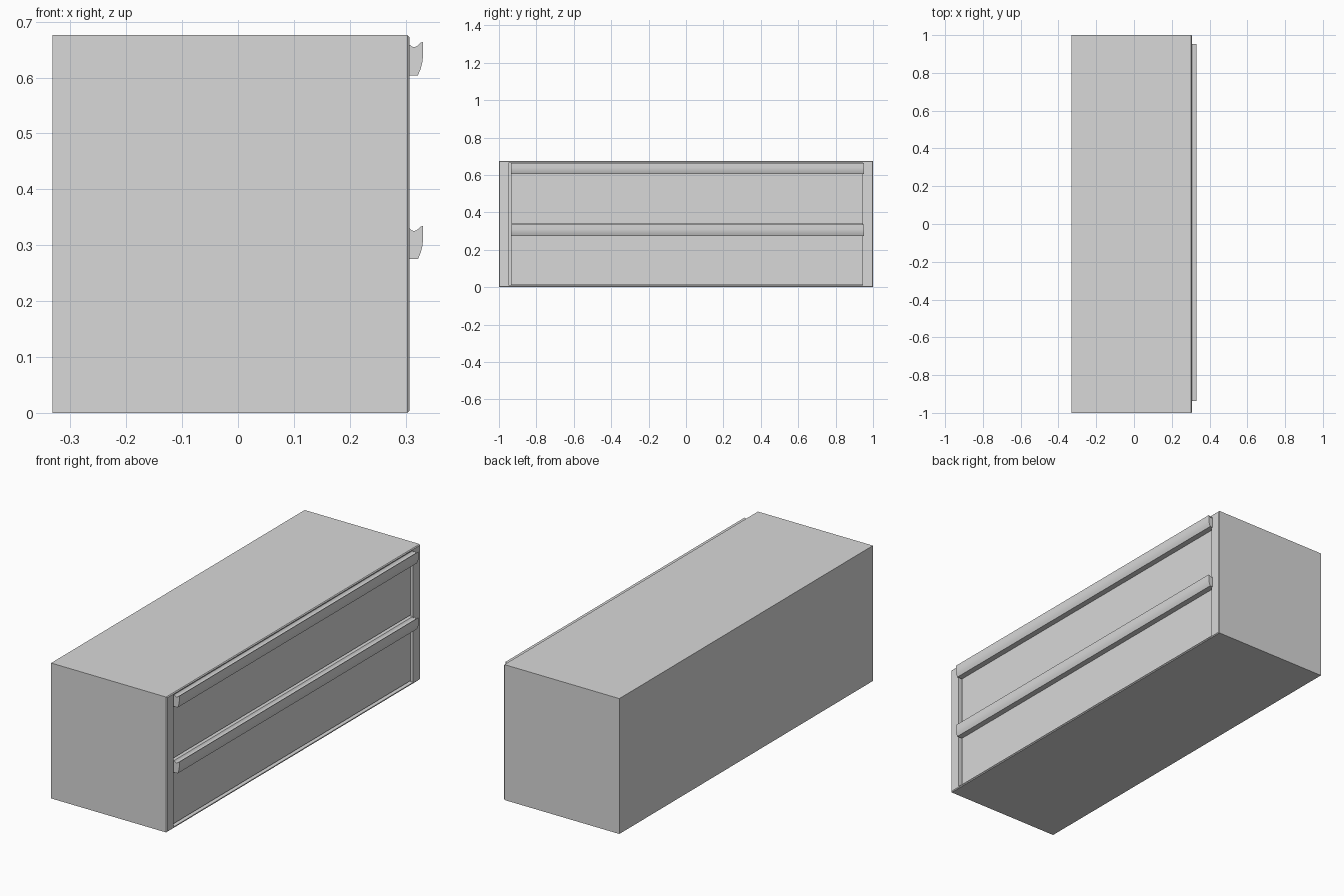
import bpy, bmesh
from mathutils import Vector

cube = bpy.data.objects.get("Cube")
if cube:
    bpy.data.objects.remove(cube)

grey = bpy.data.materials.new("light_grey")
grey.use_nodes = True
colour = (0.69, 0.69, 0.69, 1)
grey.diffuse_color = colour
grey.node_tree.nodes["Principled BSDF"].inputs["Base Color"].default_value = colour

HEIGHT = 0.676
FRONT = 0.307      # cabinet front plane
PANEL = 0.293      # recessed drawer face
Y0, Y1 = -0.936, 0.953


def finish(bm, name):
    bmesh.ops.recalc_face_normals(bm, faces=bm.faces)
    mesh = bpy.data.meshes.new(name)
    bm.to_mesh(mesh)
    bm.free()
    mesh.materials.append(grey)
    obj = bpy.data.objects.new(name, mesh)
    bpy.context.collection.objects.link(obj)
    return obj


def box(lo, hi):
    bm = bmesh.new()
    bmesh.ops.create_cube(bm, size=1)
    lo, hi = Vector(lo), Vector(hi)
    for v in bm.verts:
        v.co = (lo + hi) / 2 + v.co * (hi - lo)
    return bm


def front_face(bm):
    return max(bm.faces, key=lambda f: f.calc_center_median().x)


# Cabinet with softened front edges and a recessed front opening
bm = box((-0.332, -1, 0), (FRONT, 1, HEIGHT))
bmesh.ops.bevel(bm, geom=list(front_face(bm).edges), offset=0.004,
                segments=1, affect='EDGES')
face = front_face(bm)
bmesh.ops.inset_individual(bm, faces=[face], thickness=0.006)
for v in face.verts:
    v.co.y = 0.944 if v.co.y > 0 else -0.946
walls = bmesh.ops.extrude_discrete_faces(bm, faces=[face])
for v in walls["faces"][0].verts:
    v.co.x -= 0.03
finish(bm, "cabinet")

# Handle section: scooped top, upright lip, curved underside
profile = [(PANEL - 0.002, 0.0), (PANEL - 0.002, 0.06), (0.303, 0.060),
           (0.307, 0.055), (0.311, 0.0515), (0.315, 0.0505),
           (0.319, 0.0515), (0.323, 0.0545), (0.327, 0.0585), (0.331, 0.0595),
           (0.331, 0.034), (0.330, 0.024), (0.327, 0.012), (0.322, 0.0)]


def handle(name, z):
    bm = bmesh.new()
    section = bm.faces.new([bm.verts.new((x, Y0, z + h)) for x, h in profile])
    result = bmesh.ops.extrude_face_region(bm, geom=[section], use_keep_orig=True)
    for item in result["geom"]:
        if isinstance(item, bmesh.types.BMVert):
            item.co.y = Y1
    obj = finish(bm, name)
    bpy.ops.object.select_all(action='DESELECT')
    obj.select_set(True)
    bpy.context.view_layer.objects.active = obj
    bpy.ops.object.shade_smooth_by_angle(angle=0.6)


# Two drawers, each with a full-width pull along its top edge
for name, bottom, top in (("lower", 0.013, 0.335), ("upper", 0.341, 0.664)):
    finish(box((0.27, Y0, bottom), (PANEL, Y1, top)), name + "_drawer_front")
    handle(name + "_drawer_handle", top - 0.06)
